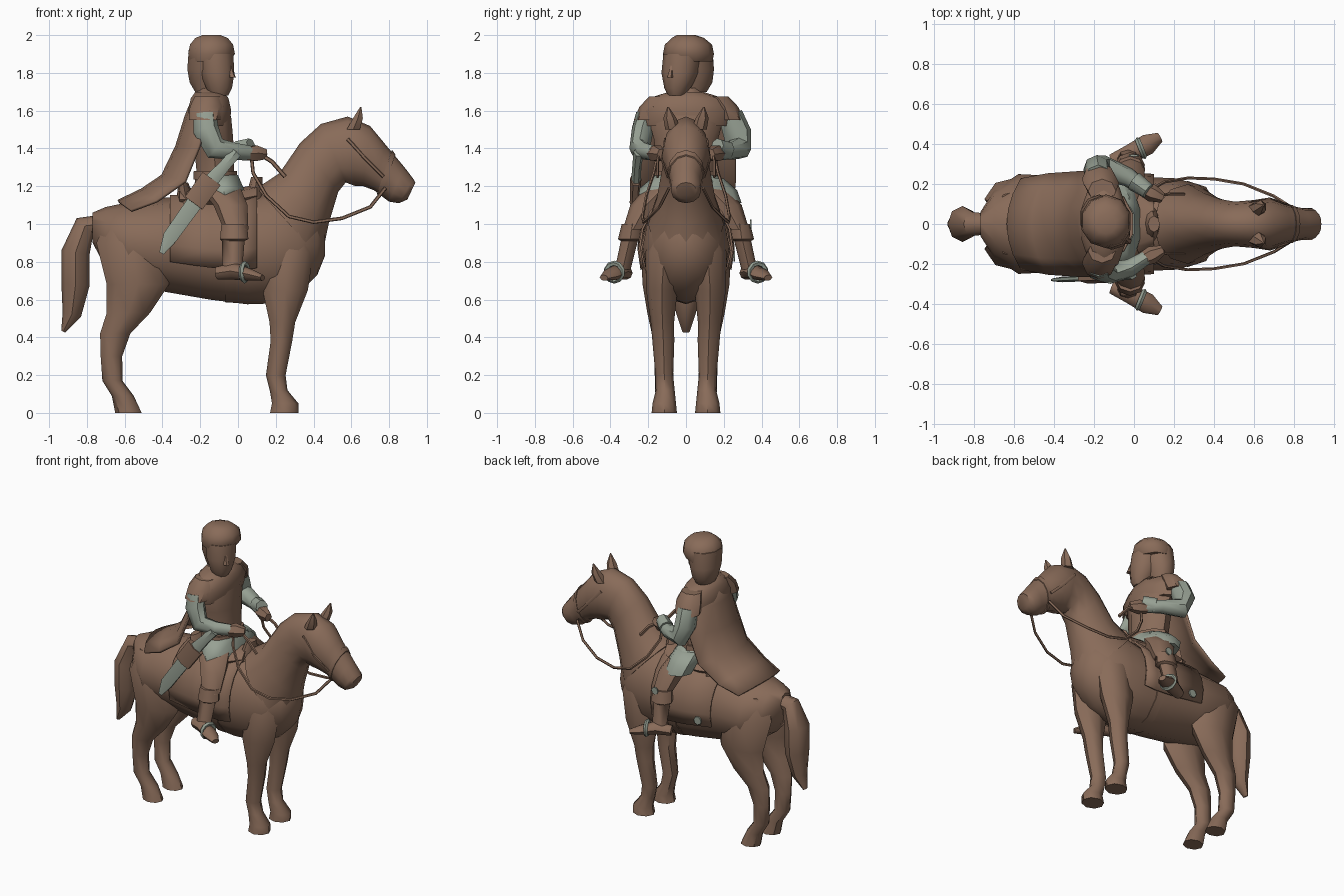
import bpy, bmesh, math
from mathutils import Vector


def material(name, rgb):
    m = bpy.data.materials.new(name)
    m.diffuse_color = (*rgb, 1)
    return m


BROWN = material("leather_brown", (0.25, 0.148, 0.1))
GREEN = material("sage_green", (0.31, 0.355, 0.295))


def finish(name, bm, mat, thickness=0):
    bmesh.ops.recalc_face_normals(bm, faces=bm.faces)
    me = bpy.data.meshes.new(name)
    bm.to_mesh(me)
    bm.free()
    me.materials.append(mat)
    ob = bpy.data.objects.new(name, me)
    bpy.context.collection.objects.link(ob)
    if thickness:
        mod = ob.modifiers.new("thickness", 'SOLIDIFY')
        mod.thickness = thickness
        mod.offset = 0
    return ob


def loft(name, rings, mat=BROWN, sides=8, pitch=None, flip=1):
    """Closed tube; ring = x, y, z, half width, half height, optional pitch in degrees."""
    bm = bmesh.new()
    pts = [Vector((r[0], r[1] * flip, r[2])) for r in rings]
    loops = []
    for i, r in enumerate(rings):
        a = r[5] if len(r) > 5 else pitch
        if a is None:
            t = (pts[min(i + 1, len(pts) - 1)] - pts[max(i - 1, 0)]).normalized()
        else:
            t = Vector((math.cos(math.radians(a)), 0, math.sin(math.radians(a))))
        u = (Vector((0, 1, 0)) - t * t.y).normalized()
        v = t.cross(u)
        loops.append([bm.verts.new(pts[i] + u * r[3] * math.cos(k * math.tau / sides)
                                   + v * r[4] * math.sin(k * math.tau / sides)) for k in range(sides)])
    for a, b in zip(loops, loops[1:]):
        for k in range(sides):
            j = (k + 1) % sides
            bm.faces.new((a[k], a[j], b[j], b[k]))
    bm.faces.new(loops[0])
    bm.faces.new(loops[-1])
    return finish(name, bm, mat)


def sheet(name, rows, thickness):
    bm = bmesh.new()
    grid = [[bm.verts.new(p) for p in row] for row in rows]
    for a, b in zip(grid, grid[1:]):
        for k in range(len(a) - 1):
            bm.faces.new((a[k], a[k + 1], b[k + 1], b[k]))
    return finish(name, bm, BROWN, thickness)


def stud(name, loc, radius):
    bpy.ops.mesh.primitive_cylinder_add(vertices=8, radius=radius, depth=.009, location=loc,
                                        rotation=(math.pi / 2, 0, 0))
    bpy.context.object.name = name
    bpy.context.object.data.materials.append(GREEN)


# Horse trunk
loft("horse_body", [(-.77, 0, .98, .06, .08), (-.70, 0, .93, .17, .16), (-.58, 0, .90, .25, .215),
                    (-.38, 0, .89, .24, .25), (-.15, 0, .865, .235, .265), (.05, 0, .86, .235, .285),
                    (.2, 0, .88, .23, .30), (.32, 0, .88, .2, .25), (.42, 0, .89, .13, .16),
                    (.46, 0, .9, .05, .07)], sides=12, pitch=0)

# Horse neck and head in one sweep
loft("horse_neck_and_head", [(.27, 0, 1.0, .2, .255, 42), (.35, 0, 1.135, .155, .187, 44),
                             (.43, 0, 1.30, .125, .164, 38), (.505, 0, 1.375, .112, .168, 23),
                             (.60, 0, 1.385, .12, .185, 6), (.68, 0, 1.36, .128, .16, -7),
                             (.75, 0, 1.30, .10, .125, -14), (.84, 0, 1.21, .08, .10, -24),
                             (.89, 0, 1.175, .08, .075, -30), (.918, 0, 1.175, .055, .05, -25)], sides=12)

# Tail
loft("tail", [(-.72, 0, 1.0, .05, .05), (-.81, 0, .99, .06, .06), (-.86, 0, .85, .09, .075),
              (-.86, 0, .68, .085, .075), (-.88, 0, .52, .05, .05), (-.925, 0, .43, .02, .012)])

# Saddle blanket wrapped over the back
rows = []
for x, zc, hw, hh in [(-.36, .89, .25, .262), (-.15, .865, .25, .278), (.02, .86, .25, .297), (.1, .87, .245, .30)]:
    rows.append([(x, hw * math.sin(math.radians(a)), zc + hh * math.cos(math.radians(a)))
                 for a in range(-110, 111, 20)])
sheet("saddle_blanket", rows, .012)
loft("saddle_seat", [(-.31, 0, 1.13, .14, .06), (-.2, 0, 1.13, .17, .06), (.0, 0, 1.13, .16, .06),
                     (.1, 0, 1.15, .1, .06)], pitch=0)
loft("saddle_cantle", [(-.27, 0, 1.1, .16, .06), (-.29, 0, 1.22, .11, .025)], pitch=90)
loft("saddle_pommel", [(.08, 0, 1.1, .11, .05), (.1, 0, 1.25, .04, .03)], pitch=90)
loft("girth_strap", [(-.07, 0, .862, .242, .276), (-.01, 0, .862, .242, .28)], sides=12, pitch=0)
loft("noseband", [(.775, 0, 1.275, .098, .124, -19), (.795, 0, 1.255, .095, .119, -19)], sides=12)

# Small studs on the left of the blanket and the left knee
stud("blanket_stud", (-.27, .256, .83), .028)
stud("knee_stud", (.0, .343, 1.0), .025)

# Everything that comes in left and right pairs
for s, side in ((-1, "right"), (1, "left")):
    loft(side + "_front_leg", [(.28, .09, 1.02, .07, .08), (.27, .115, .85, .1, .13), (.25, .128, .65, .083, .12),
                               (.235, .125, .48, .062, .068), (.23, .12, .38, .058, .057), (.2, .115, .2, .047, .052),
                               (.215, .11, .12, .05, .047), (.25, .115, .05, .062, .07), (.245, .115, 0, .067, .075)],
         pitch=90, flip=s)
    loft(side + "_hind_leg", [(-.57, .09, 1.04, .08, .12), (-.56, .125, .9, .115, .19), (-.53, .14, .68, .09, .165),
                              (-.58, .135, .53, .07, .115), (-.65, .125, .42, .056, .08), (-.67, .12, .3, .047, .057),
                              (-.665, .115, .17, .05, .053), (-.61, .11, .09, .052, .058), (-.58, .11, 0, .06, .07)],
         pitch=90, flip=s)
    loft(side + "_ear", [(.61, .07, 1.5, .04, .04), (.635, .085, 1.56, .035, .03), (.65, .095, 1.62, .004, .004)],
         sides=6, pitch=90, flip=s)
    loft(side + "_rein", [(.78, .09, 1.19, .008, .01), (.7, .14, 1.09, .008, .01), (.55, .2, 1.03, .008, .01),
                          (.4, .225, 1.01, .008, .01), (.27, .23, 1.04, .008, .01), (.15, .21, 1.15, .008, .01),
                          (.08, .17, 1.27, .008, .01), (.07, .15, 1.37, .008, .01)], sides=5, flip=s)
    loft(side + "_neck_strap", [(.1, .14, 1.38, .008, .012), (.18, .15, 1.33, .008, .012),
                                (.25, .15, 1.25, .008, .012)], sides=5, flip=s)
    loft(side + "_cheek_strap", [(.77, .098, 1.25, .005, .01), (.68, .128, 1.34, .005, .01),
                                 (.58, .112, 1.45, .005, .01)], sides=5, flip=s)
    # Rider's legs, boots and stirrups
    loft(side + "_thigh", [(-.1, .11, 1.2, .1, .11), (-.04, .21, 1.1, .085, .09), (-.01, .28, .97, .055, .065)],
         flip=s, pitch=90)
    loft(side + "_boot", [(-.02, .285, 1.0, .055, .068), (-.02, .295, .92, .065, .075), (-.025, .3, .91, .045, .06),
                          (-.03, .335, .76, .042, .052)], flip=s, pitch=90)
    loft(side + "_foot", [(-.11, .315, .74, .035, .035), (-.02, .35, .75, .048, .045), (.07, .40, .73, .052, .03),
                          (.13, .435, .715, .025, .016)], flip=s)
    bpy.ops.mesh.primitive_torus_add(major_segments=10, minor_segments=5, major_radius=.047, minor_radius=.014,
                                     location=(.035, .38 * s, .745),
                                     rotation=(0, math.pi / 2, math.radians(22 * s)))
    stirrup = bpy.context.object
    stirrup.name = side + "_stirrup"
    stirrup.data.materials.append(GREEN)
    # Rider's hands and the short mantle sleeves over the shoulders
    loft(side + "_hand", [(.04, .18, 1.37, .035, .035), (.09, .155, 1.375, .045, .048), (.145, .13, 1.37, .025, .03)],
         sides=6, flip=s)
    out = .015 * s
    loft(side + "_shoulder_cap", [(-.16, .15 + out, 1.675, .06, .07), (-.165, .19 + out, 1.62, .072, .09),
                                  (-.175, .213 + out, 1.55, .078, .085)], pitch=90, flip=s)

# Sleeves, the left elbow held wider
loft("right_arm", [(-.175, -.21, 1.58, .055, .06), (-.17, -.23, 1.5, .057, .068), (-.12, -.245, 1.4, .055, .062),
                   (-.02, -.22, 1.385, .045, .045), (.06, -.17, 1.375, .035, .04)], GREEN)
loft("left_arm", [(-.18, .235, 1.58, .065, .065), (-.185, .272, 1.48, .075, .07), (-.155, .28, 1.4, .065, .065),
                  (-.03, .235, 1.385, .048, .045), (.06, .17, 1.38, .035, .04)], GREEN)
loft("left_cuff", [(.0, .215, 1.39, .05, .05), (.07, .165, 1.41, .04, .045)], GREEN)

# Rider's torso, tunic skirt and shoulder mantle
loft("torso", [(-.12, 0, 1.12, .17, .13), (-.12, 0, 1.28, .15, .105), (-.13, 0, 1.45, .17, .11),
               (-.145, 0, 1.56, .2, .115), (-.15, 0, 1.64, .16, .1), (-.15, 0, 1.72, .06, .06)], sides=10, pitch=90)
loft("tunic_skirt", [(-.07, 0, 1.15, .25, .105), (-.08, 0, 1.19, .245, .115), (-.11, 0, 1.26, .16, .115)],
     GREEN, sides=10, pitch=90)
loft("left_skirt_flap", [(-.12, .13, 1.24, .07, .1), (-.11, .18, 1.18, .09, .1), (-.09, .2, 1.11, .095, .09)],
     GREEN, pitch=90)
loft("belt", [(-.12, 0, 1.235, .17, .122), (-.12, 0, 1.28, .165, .12)], sides=10, pitch=90)
loft("mantle", [(-.155, 0, 1.52, .23, .115), (-.15, 0, 1.6, .25, .12), (-.15, 0, 1.665, .2, .105),
                (-.15, 0, 1.7, .09, .08)], sides=10, pitch=90)

# Head with hair, glancing to the right
loft("face", [(-.10, -.05, 1.68, .045, .05), (-.10, -.045, 1.72, .07, .072), (-.11, -.03, 1.8, .1, .095),
              (-.12, -.015, 1.9, .105, .1)], sides=10, pitch=90)
loft("nose", [(-.03, -.085, 1.775, .018, .02), (-.045, -.075, 1.84, .008, .01)], sides=5, pitch=90)
loft("hair_top", [(-.15, .015, 1.86, .125, .11), (-.14, .013, 1.9, .135, .13), (-.14, .013, 1.95, .125, .12),
                  (-.14, .01, 1.985, .085, .09), (-.14, .0, 2.0, .05, .05)], sides=10, pitch=90)
loft("hair_back", [(-.175, .03, 1.7, .08, .055), (-.18, .04, 1.75, .1, .08), (-.175, .03, 1.82, .118, .098),
                   (-.165, .02, 1.93, .12, .1)], sides=10, pitch=90)

# Cape spreading from the shoulders over the rump
rows = []
for x, z, w, fwd, drop in [(-.23, 1.68, .12, .08, .02), (-.275, 1.57, .25, .12, .0), (-.325, 1.41, .26, .12, .0),
                           (-.40, 1.255, .26, .12, .03), (-.51, 1.18, .25, .08, .06), (-.635, 1.12, .225, .07, .05)]:
    rows.append([(x + fwd * u * u, w * u, z - drop * u * u) for u in (-1, -.66, -.33, 0, .33, .66, 1)])
sheet("cape", rows, .016)

# Sword: blade, scabbard mouth and hilt
loft("sword_blade", [(-.405, -.28, .845, .008, .015), (-.36, -.278, .93, .014, .045), (-.21, -.27, 1.14, .016, .05)],
     GREEN, sides=6)
loft("scabbard_mouth", [(-.235, -.272, 1.11, .026, .066), (-.14, -.266, 1.24, .03, .068)], sides=6)
loft("sword_hilt", [(-.15, -.265, 1.22, .026, .045), (-.07, -.26, 1.31, .024, .035), (-.01, -.25, 1.38, .028, .035)],
     GREEN, sides=6)

# Soft shading with creased edges
bpy.ops.object.select_all(action='SELECT')
bpy.context.view_layer.objects.active = stirrup
bpy.ops.object.shade_smooth_by_angle(angle=math.radians(45))
